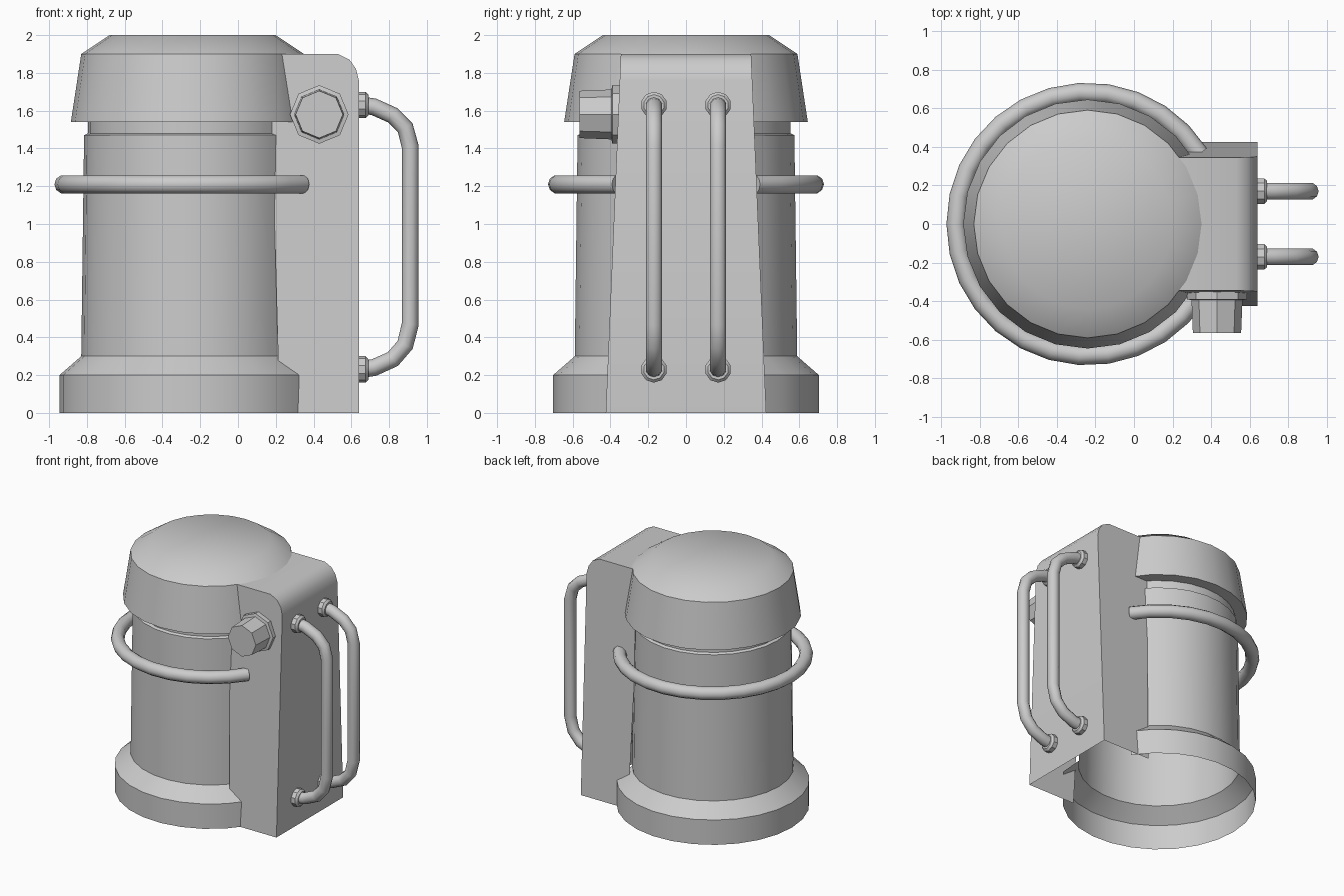
import bpy, bmesh, math
from mathutils import Vector, Matrix

if "Cube" in bpy.data.objects:
    bpy.data.objects.remove(bpy.data.objects["Cube"])

CX = -0.24  # axis of the round body


def finish(bm, name, angle=35):
    me = bpy.data.meshes.new(name)
    bm.to_mesh(me)
    bm.free()
    ob = bpy.data.objects.new(name, me)
    bpy.context.collection.objects.link(ob)
    bpy.ops.object.select_all(action='DESELECT')
    ob.select_set(True)
    bpy.context.view_layer.objects.active = ob
    bpy.ops.object.shade_smooth_by_angle(angle=math.radians(angle))
    return ob


def revolve(name, profile, start=0, end=360, steps=24, matrix=None):
    """Lathe a list of (radius, height) points around z."""
    bm = bmesh.new()
    rows = []
    for i in range(steps + 1):
        a = math.radians(start + (end - start) * i / steps)
        rows.append([bm.verts.new((r * math.cos(a), r * math.sin(a), z))
                     for r, z in profile])
    for p, q in zip(rows, rows[1:]):
        for j in range(len(profile) - 1):
            bm.faces.new((p[j], q[j], q[j + 1], p[j + 1]))
    bmesh.ops.remove_doubles(bm, verts=bm.verts, dist=1e-5)
    bmesh.ops.transform(bm, matrix=matrix or Matrix.Translation((CX, 0, 0)),
                        verts=bm.verts)
    return finish(bm, name)


def tube(name, path, radius, sides=10):
    """Sweep a round section along a planar path."""
    pts = [Vector(p) for p in path]
    normal = (pts[1] - pts[0]).cross(pts[len(pts) // 2] - pts[0]).normalized()
    bm = bmesh.new()
    rings = []
    for i, p in enumerate(pts):
        d_in = (p - pts[max(i - 1, 0)]).normalized()
        d_out = (pts[min(i + 1, len(pts) - 1)] - p).normalized()
        side = (d_in + d_out).normalized().cross(normal)
        rings.append([bm.verts.new(p + radius * (math.cos(t) * side + math.sin(t) * normal))
                      for t in (2 * math.pi * k / sides for k in range(sides))])
    for p, q in zip(rings, rings[1:]):
        for k in range(sides):
            n = (k + 1) % sides
            bm.faces.new((p[k], p[n], q[n], q[k]))
    bm.faces.new(rings[0])
    bm.faces.new(rings[-1])
    bmesh.ops.recalc_face_normals(bm, faces=bm.faces)
    return finish(bm, name, 50)


# Hollow body with flared base, open towards the side housing and below
revolve("body", [(0.705, 0), (0.705, 0.2), (0.59, 0.3), (0.575, 1.47),
                 (0.555, 1.48), (0.555, 1.55)], 33, 327, 22)

# Tapered cap with chamfered top
revolve("cap", [(0.555, 1.54), (0.645, 1.54), (0.59, 1.9), (0.44, 2.0), (0, 2.0)])

# Side housing: tapered shell with a rounded top edge
bm = bmesh.new()
profile = [(0.64, 0), (0.64, 1.76), (0.625, 1.82), (0.59, 1.87), (0.53, 1.9), (0.17, 1.9)]
walls = []
for s in (-1, 1):
    walls.append([bm.verts.new((x, s * (0.425 - 0.08 * z / 1.9), z))
                  for x, z in profile + [(0.22, 0)]])
front, back = walls
bm.faces.new(front)
bm.faces.new(back[::-1])
for i in range(len(profile) - 1):
    bm.faces.new((front[i], back[i], back[i + 1], front[i + 1]))
bmesh.ops.recalc_face_normals(bm, faces=bm.faces)
finish(bm, "side_housing")

# Carrying ring around the body
tube("body_ring", [(CX + 0.682 * math.cos(a), 0.682 * math.sin(a), 1.21)
                   for a in (math.radians(32 + 296 * i / 24) for i in range(25))], 0.05)

# Pair of side handles with mounting collars
grip = [(0.62, 1.635), (0.72, 1.62), (0.82, 1.575), (0.885, 1.51), (0.912, 1.41),
        (0.912, 0.47), (0.885, 0.36), (0.82, 0.285), (0.72, 0.24), (0.62, 0.225)]
for y, tag in ((-0.17, "front"), (0.17, "back")):
    tube(f"{tag}_handle", [(x, y, z) for x, z in grip], 0.045)
    for z, level in ((1.63, "upper"), (0.23, "lower")):
        revolve(f"{tag}_{level}_collar", [(0.07, 0), (0.07, 0.04), (0.055, 0.055), (0, 0.055)],
                steps=10, matrix=Matrix.Translation((0.635, y, z)) @ Matrix.Rotation(math.pi / 2, 4, 'Y'))

# Faceted knob on the front of the housing
revolve("knob", [(0.155, 0), (0.155, 0.06), (0.132, 0.065), (0.125, 0.235), (0, 0.235)], steps=8,
        matrix=Matrix.Translation((0.43, -0.33, 1.58)) @ Matrix.Rotation(math.pi / 2, 4, 'X'))
